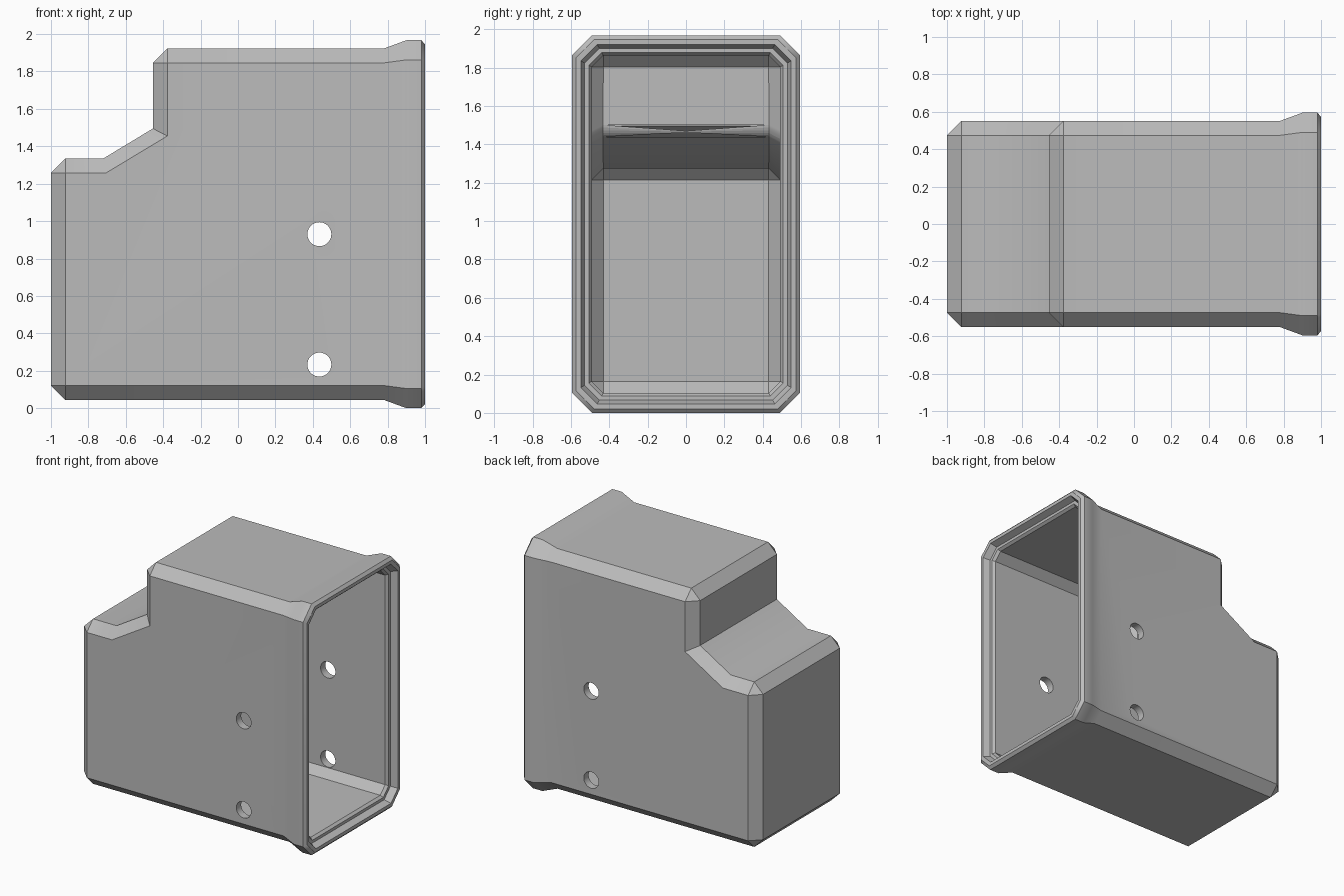
import bpy
import bmesh

if "Cube" in bpy.data.objects:
    bpy.data.objects.remove(bpy.data.objects["Cube"], do_unlink=True)

HEIGHT = 1.967
HALF_DEPTH = 0.595
CORNER = 0.105
MOUTH_X = 0.78

# One plain grey for the whole housing
grey = bpy.data.materials.new("plain_grey")
grey.use_nodes = True
grey.diffuse_color = (0.5, 0.5, 0.5, 1)
grey.node_tree.nodes["Principled BSDF"].inputs["Base Color"].default_value = grey.diffuse_color

bm = bmesh.new()


def ring(x, inset, c):
    """Rectangle with cut corners, inset from the rim's outline."""
    h, lo, hi = HALF_DEPTH - inset, inset, HEIGHT - inset
    half = [(h - c, hi), (h, hi - c), (h, lo + c), (h - c, lo)]
    full = half + [(-y, z) for y, z in reversed(half)]
    return [bm.verts.new((x, y, z)) for y, z in full]


def bridge(a, b):
    n = len(a)
    for i in range(n):
        j = (i + 1) % n
        bm.faces.new((a[i], a[j], b[j], b[i]))


def stepped_end(mouth, c, end, step, ledge, slope_x, slope_top):
    """Closed, chamfered body with a stepped back, joined to a mouth ring."""
    top, bottom = mouth[0].co.z, mouth[3].co.z
    flat_y, side_y = mouth[0].co.y, mouth[1].co.y
    # Silhouette at the middle, and the outline of the flat side
    mid = [(step + c, top), (step, top - c), (step, slope_top),
           (slope_x, ledge), (end + c, ledge), (end, ledge - c),
           (end, bottom + c), (end + c, bottom)]
    side = [(step + c, top - c), (step + c, slope_top - c * 0.52),
            (slope_x + c * 0.2, ledge - c), (end + c, ledge - c),
            (end + c, bottom + c)]
    match = [0, 0, 1, 2, 3, 3, 4, 4]   # side corner under each mid point
    rows, corners = [], []
    for s, m in ((1, mouth[:4]), (-1, mouth[:3:-1])):
        p = [m[0]] + [bm.verts.new((x, s * flat_y, z)) for x, z in mid] + [m[3]]
        q = [m[1]] + [bm.verts.new((x, s * side_y, z)) for x, z in side] + [m[2]]
        link = [0] + [k + 1 for k in match] + [len(q) - 1]
        for i in range(len(p) - 1):
            a, b = q[link[i]], q[link[i + 1]]
            bm.faces.new((p[i], p[i + 1], b) if a == b else (p[i], p[i + 1], b, a))
        bm.faces.new(q)
        rows.append(p)
        corners.append((p[3], q[2]))
    for i in range(len(rows[0]) - 1):
        bm.faces.new((rows[0][i], rows[0][i + 1], rows[1][i + 1], rows[1][i]))
    # Edges along the fold between the slope and the upright step
    (p1, q1), (p2, q2) = corners
    return [bm.edges.get(pair) for pair in ((q1, p1), (p1, p2), (p2, q2))]


# Rings from the outer body over the flared rim to the inner ledge and wall
rings = [ring(x, inset, c) for x, inset, c in (
    (MOUTH_X, 0.044, 0.077), (0.9, 0, CORNER), (0.98, 0, CORNER),
    (1, 0.021, 0.096), (1, 0.047, 0.085), (0.95, 0.067, 0.077),
    (0.95, 0.089, 0.067), (0.93, 0.104, 0.06), (MOUTH_X, 0.104, 0.06))]
for a, b in zip(rings, rings[1:]):
    bridge(a, b)

# Outer body and the cavity inside it
stepped_end(rings[0], 0.077, -1, -0.455, 1.335, -0.72, 1.495)
fold = stepped_end(rings[-1], 0.06, -0.94, -0.395, 1.275, -0.705, 1.46)
bmesh.ops.bevel(bm, geom=fold, offset=0.04, segments=5, profile=0.5, affect='EDGES')
bmesh.ops.recalc_face_normals(bm, faces=bm.faces[:])

mesh = bpy.data.meshes.new("housing_shell")
bm.to_mesh(mesh)
bm.free()
housing = bpy.data.objects.new("housing_shell", mesh)
bpy.context.collection.objects.link(housing)
mesh.materials.append(grey)

# Two round holes through both side walls
for z in (0.233, 0.93):
    bpy.ops.mesh.primitive_cylinder_add(vertices=40, radius=0.064, depth=2,
                                        location=(0.435, 0, z), rotation=(1.5708, 0, 0))
    cutter = bpy.context.object
    cutter.name = "hole_cutter"
    cutter.hide_render = True
    cutter.data.materials.append(grey)
    cut = housing.modifiers.new("hole", 'BOOLEAN')
    cut.operation = 'DIFFERENCE'
    cut.solver = 'EXACT'
    cut.object = cutter
    bpy.ops.object.select_all(action='DESELECT')
    bpy.context.view_layer.objects.active = housing
    housing.select_set(True)
    bpy.ops.object.modifier_apply(modifier=cut.name)
    bpy.data.objects.remove(cutter, do_unlink=True)

# Soft flare and slope, crisp chamfers
bpy.ops.object.shade_smooth_by_angle(angle=0.61)
weighted = housing.modifiers.new("flat_faces", 'WEIGHTED_NORMAL')
weighted.keep_sharp = True
